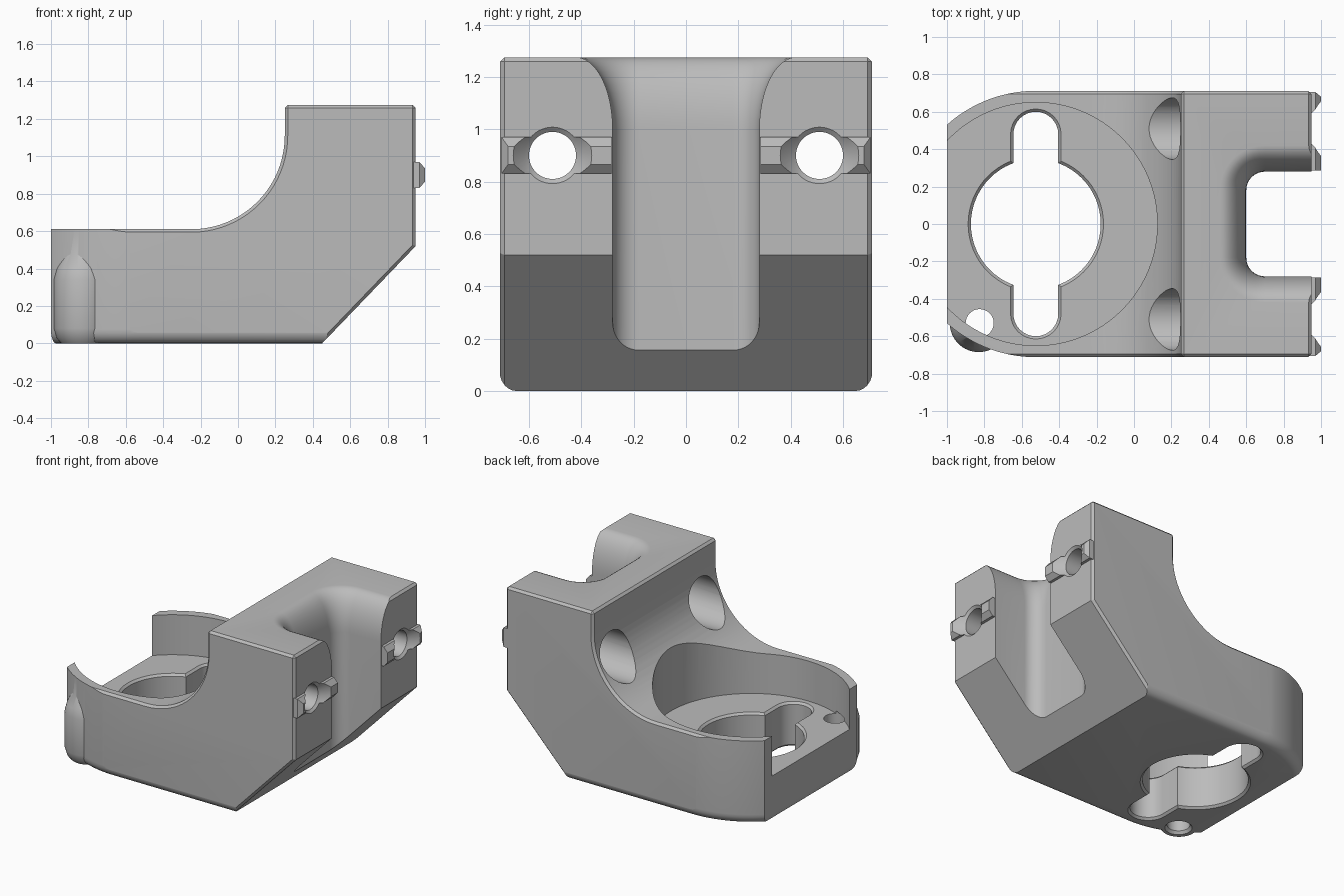
import bpy
import bmesh
from math import sin, cos, pi, acos, radians

if "Cube" in bpy.data.objects:
    bpy.data.objects.remove(bpy.data.objects["Cube"], do_unlink=True)

grey = bpy.data.materials.new("plain grey")
grey.use_nodes = True
grey.diffuse_color = (0.5, 0.5, 0.5, 1)
grey.node_tree.nodes["Principled BSDF"].inputs["Base Color"].default_value = (0.5, 0.5, 0.5, 1)

HALF = 0.71        # half width of the block
CUP_X = -0.525     # centre of the round cup
FLOOR = 0.32       # height of the cup floor


def loft(name, rings):
    """Closed solid through rings with equal point counts."""
    bm = bmesh.new()
    loops = [[bm.verts.new(p) for p in ring] for ring in rings]
    n = len(loops[0])
    for a, b in zip(loops, loops[1:]):
        for i in range(n):
            j = (i + 1) % n
            bm.faces.new((a[i], a[j], b[j], b[i]))
    bm.faces.new(loops[0])
    bm.faces.new(loops[-1])
    bmesh.ops.recalc_face_normals(bm, faces=bm.faces)
    mesh = bpy.data.meshes.new(name)
    bm.to_mesh(mesh)
    bm.free()
    mesh.materials.append(grey)
    ob = bpy.data.objects.new(name, mesh)
    bpy.context.collection.objects.link(ob)
    return ob


def arc(cx, cy, r, a0, a1, n):
    """Points on an arc, angles in degrees."""
    angles = [radians(a0 + (a1 - a0) * i / n) for i in range(n + 1)]
    return [(cx + r * cos(a), cy + r * sin(a)) for a in angles]


def lift(outline, z):
    return [(x, y, z) for x, y in outline]


def upright(name, x, y, steps, n=64):
    """Turned solid on a vertical axis; steps are (radius, z)."""
    return loft(name, [lift(arc(x, y, r, 0, 360 - 360 / n, n - 1), z) for r, z in steps])


def lying(name, y, z, steps, n=48):
    """Turned solid along x; steps are (radius, x)."""
    return loft(name, [[(x, a, b) for a, b in arc(y, z, r, 0, 360 - 360 / n, n - 1)]
                       for r, x in steps])


def combine(ob, tool, operation):
    tool.hide_render = True
    mod = ob.modifiers.new(operation.title(), "BOOLEAN")
    mod.operation = operation
    mod.solver = "EXACT"
    mod.object = tool
    bpy.context.view_layer.objects.active = ob
    bpy.ops.object.modifier_apply(modifier=mod.name)
    bpy.data.objects.remove(tool, do_unlink=True)


# Bracket body: side profile with a concave sweep and a sloped underside
profile = [(-1.1, -0.1), (0.354, -0.1), (0.95, 0.52), (0.95, 1.275), (0.25, 1.275)]
profile += arc(-0.25, 1.11, 0.5, 0, -90, 20) + [(-1.1, 0.61)]
body = loft("bracket_body", [[(x, y, z) for x, z in profile] for y in (-HALF, HALF)])

# Narrow chamfer on the side edges and the top edges
bm = bmesh.new()
bm.from_mesh(body.data)
edges = []
for e in bm.edges:
    a, b = (v.co for v in e.verts)
    side = a.y * b.y > 0 and max(a.z, b.z) > 0
    top = a.y * b.y < 0 and min(a.z, b.z) > 1.2
    if side or top:
        edges.append(e)
bmesh.ops.bevel(bm, geom=edges, offset=0.016, segments=1, affect="EDGES")
bmesh.ops.recalc_face_normals(bm, faces=bm.faces)
bm.to_mesh(body.data)
bm.free()


# Plan shape: rounded nose with a flat end, rolled in at the bottom edge
def plan(o):
    r = HALF + 0.002 - o
    end = 360 - math_angle(r, o)
    half = [(1.3, -r)] + arc(CUP_X, 0, r, 270, end, 20)
    return half + [(x, -y) for x, y in reversed(half)]


def math_angle(r, o):
    return acos((-1 - CUP_X + 0.4 * o) / r) * 180 / pi


steps = [radians(a) for a in range(0, 91, 15)]
rings = [lift(plan(0.065 * (1 - sin(a))), 0.075 * (1 - cos(a))) for a in steps]
rings.append(lift(plan(0), 1.5))
combine(body, loft("plan_shape", rings), "INTERSECT")

# Small lug bulging from the nose corner
lug = upright("corner_lug", -0.83, -0.53,
              [(0.115, 0), (0.14, 0.03), (0.155, 0.08), (0.155, 0.34),
               (0.14, 0.4), (0.1, 0.48)])
combine(body, lug, "UNION")

# Round cup
combine(body, upright("cup_cutter", CUP_X, 0, [(0.65, FLOOR), (0.65, 1.5)], 96), "DIFFERENCE")


# Keyhole through the floor: round hole and cross slot with chamfered rims
def stadium(o):
    return arc(CUP_X, 0.48, 0.12 + o, 0, 180, 16), arc(CUP_X, -0.48, 0.12 + o, 180, 360, 16)


rim = [(0.015, -0.05), (0.015, 0), (0, 0.015), (0, FLOOR - 0.015), (0.015, FLOOR), (0.015, 0.4)]
combine(body, upright("round_hole", CUP_X, 0, [(0.347 + o, z) for o, z in rim]), "DIFFERENCE")
slot = loft("cross_slot", [lift(stadium(o)[0] + stadium(o)[1], z) for o, z in rim])
combine(body, slot, "DIFFERENCE")

# Lug hole, wider at the bottom
combine(body, upright("lug_hole", -0.825, -0.53,
                      [(0.09, -0.05), (0.09, 0), (0.075, 0.02), (0.075, FLOOR + 0.02)], 32),
        "DIFFERENCE")


# Rear channel, flaring out at the top
def channel(o):
    return ([(1.3, 0.28 + o)] + arc(0.7, 0.18, 0.1 + o, 90, 180, 10)
            + arc(0.7, -0.18, 0.1 + o, 180, 270, 10) + [(1.3, -0.28 - o)])


rings = [lift(channel(0), -0.2)]
for i in range(13):
    a = pi / 2 * i / 12
    rings.append(lift(channel(0.14 * (1 - cos(a))), 1.0 + 0.275 * sin(a)))
rings.append(lift(channel(0.14), 1.4))
combine(body, loft("channel_cutter", rings), "DIFFERENCE")

# Locating ribs and screw holes on both sides
for s in (-1, 1):
    rib = []
    for x, h, outer in ((0.9, 0.07, 0.705), (0.97, 0.07, 0.705), (1.0, 0.035, 0.68)):
        rib.append([(x, s * y, 0.9 + z) for y, z in
                    ((0.285, -h), (outer, -h), (outer, h), (0.285, h))])
    combine(body, loft("locating_rib", rib), "UNION")
    bore = lying("screw_bore", s * 0.51, 0.9,
                 [(0.165, -0.3), (0.165, 0.55), (0.09, 0.551), (0.09, 0.935),
                  (0.108, 0.95), (0.15, 1.0), (0.16, 1.02)])
    combine(body, bore, "DIFFERENCE")

# Shading
bpy.ops.object.select_all(action="DESELECT")
body.select_set(True)
bpy.context.view_layer.objects.active = body
bpy.ops.object.shade_smooth_by_angle(angle=radians(28))
